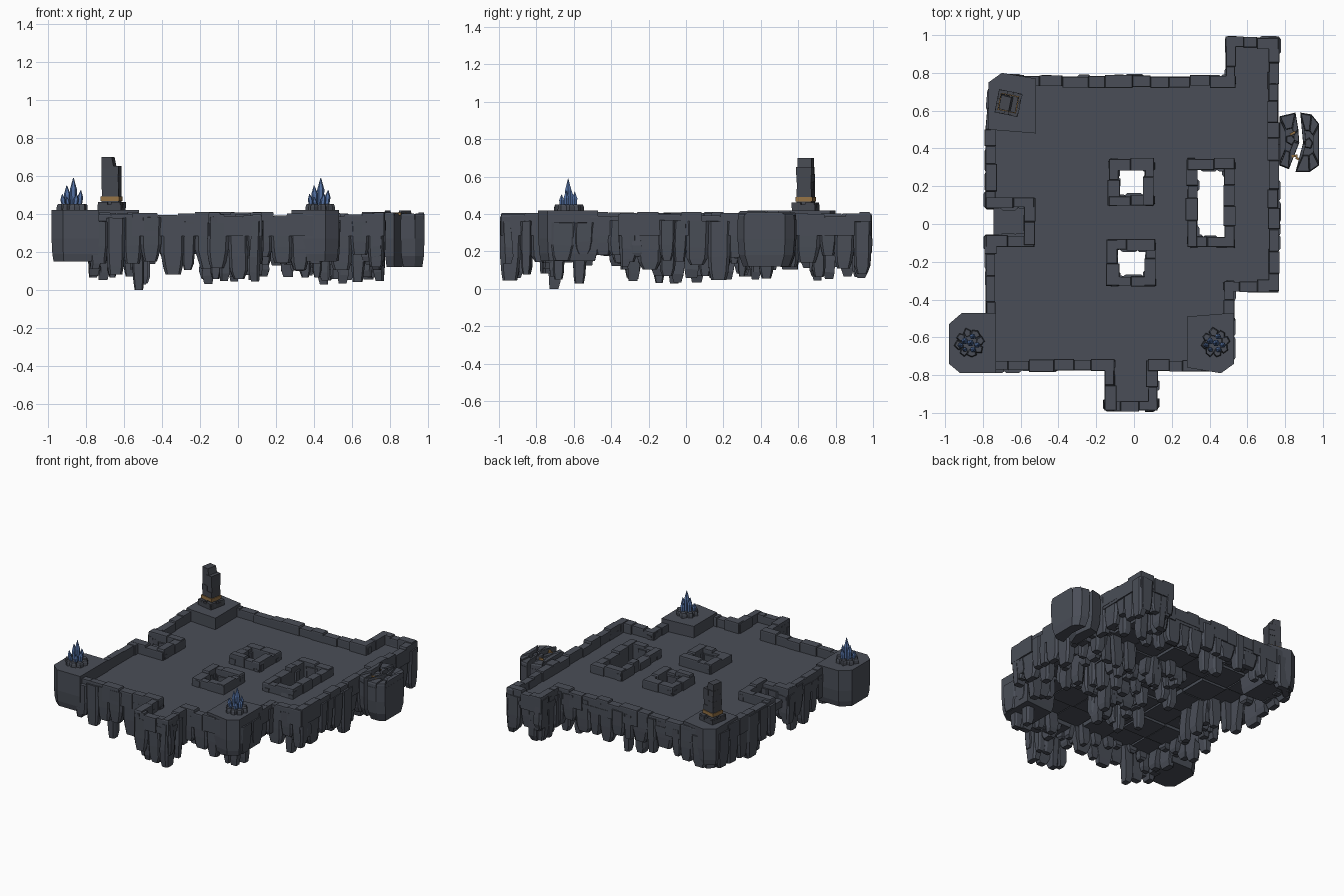
import bpy, bmesh, math, random
from mathutils import Vector, Matrix
from mathutils.geometry import tessellate_polygon

if "Cube" in bpy.data.objects:
    bpy.data.objects.remove(bpy.data.objects["Cube"])
rnd = random.Random(7)
U = rnd.uniform


def material(name, rgb):
    m = bpy.data.materials.new(name)
    m.use_nodes = True
    m.diffuse_color = (*rgb, 1)
    m.node_tree.nodes["Principled BSDF"].inputs["Base Color"].default_value = (*rgb, 1)
    return m


STONE = material("slate_stone", (0.068, 0.076, 0.096))
DARK = material("dark_stone", (0.058, 0.063, 0.077))
BLUE = material("blue_crystal", (0.09, 0.17, 0.38))
GOLD = material("old_gold", (0.30, 0.17, 0.06))


def finish(bm, name, mat):
    bmesh.ops.recalc_face_normals(bm, faces=bm.faces)
    me = bpy.data.meshes.new(name)
    bm.to_mesh(me)
    bm.free()
    me.materials.append(mat)
    bpy.context.collection.objects.link(bpy.data.objects.new(name, me))


def loft(bm, rings):
    """Closed solid through rings of equal point count."""
    vs = [[bm.verts.new(p) for p in r] for r in rings]
    n = len(vs[0])
    bm.faces.new(vs[0])
    bm.faces.new(vs[-1])
    for a, b in zip(vs, vs[1:]):
        for i in range(n):
            j = (i + 1) % n
            bm.faces.new((a[i], a[j], b[j], b[i]))


def prism(bm, outline, levels):
    """Loft an xy outline through (z, scale) levels about its centre."""
    c = sum((Vector(p) for p in outline), Vector((0, 0))) / len(outline)
    loft(bm, [[(*(c + (Vector(p) - c) * s), z) for p in outline] for z, s in levels])


def ngon(x, y, r, n, turn=0.0, jitter=0.0):
    out = []
    for i in range(n):
        a = turn + math.tau * i / n
        q = r * (1 + U(-jitter, jitter))
        out.append((x + q * math.cos(a), y + q * math.sin(a)))
    return out


def box(bm, x, y, z, sx, sy, sz, turn=0.0):
    mat = Matrix.Translation((x, y, z)) @ Matrix.Rotation(turn, 4, "Z") @ Matrix.Diagonal((sx, sy, sz, 1))
    return bmesh.ops.create_cube(bm, size=1, matrix=mat)["verts"]


FLOOR, RIM, BAND = 0.335, 0.403, 0.052
OUTLINE = [(-.785, -.775), (-.155, -.775), (-.155, -.988), (.125, -.988), (.125, -.775), (.46, -.775),
           (.528, -.72), (.528, -.355), (.765, -.355), (.765, .988), (.485, .988), (.485, .782),
           (-.70, .782), (-.765, .72), (-.785, .50), (-.785, .085), (-.58, .085), (-.58, -.06),
           (-.785, -.06)]
# wells as x0, y0, x1, y1
HOLES = [(-.08, .15, .055, .29), (-.085, -.275, .06, -.135), (.335, -.07, .48, .29)]


def loop_of(h):
    x0, y0, x1, y1 = h
    return [(x0, y0), (x0, y1), (x1, y1), (x1, y0)]


def segments(path):
    """Start, direction, inward normal and length, lengthened at inner corners."""
    pts = [Vector(p) for p in path]
    n = len(pts)
    for i in range(n):
        a, b, before, after = pts[i], pts[(i + 1) % n], pts[i - 1], pts[(i + 2) % n]
        d = (b - a).normalized()
        e0 = BAND if (a - before).cross(d) < 0 else 0
        e1 = BAND if d.cross(after - b) < 0 else 0
        yield a - d * e0, d, Vector((-d.y, d.x)), (b - a).length + e0 + e1


def split(length, step):
    """Uneven cuts of a length into pieces."""
    n = max(1, round(length / step))
    cuts = [0] + [length * (i + U(-.25, .25)) / n for i in range(1, n)] + [length]
    return zip(cuts, cuts[1:])


def rim_blocks(bm, path):
    for a, d, nrm, length in segments(path):
        for s, e in split(length, .11):
            v0, v1, z = U(-.008, .005), BAND + U(-.004, .01), RIM + U(-.016, .008)
            quad = [a + d * s + nrm * v0, a + d * e + nrm * v0, a + d * e + nrm * v1, a + d * s + nrm * v1]
            prism(bm, quad, [(FLOOR - .05, 1), (z - .008, 1), (z, .95)])


def column(bm, o, d, nrm, w, t, top, bottom):
    """Blunt hanging rock with a chamfered outer face."""
    shape = [(-.5, 1), (-.5, .25), (-.36, 0), (.36, 0), (.5, .25), (.5, 1)]
    lean = U(-.01, .01)
    rings = []
    for k, s, tt in ((0, 1, 1), (.6, U(.96, 1.04), 1.3), (.85, U(.8, .95), 1.25), (1, U(.5, .75), .95)):
        z = top + (bottom - top) * k
        back = .2 * t * k * k
        rings.append([(*(o + d * (u * w * s + lean * k) + nrm * (v * t * tt + back)), z + U(-.004, .004) * (k < 1))
                      for u, v in shape])
    loft(bm, rings)


def hanging_rocks(bm, path, inner_step):
    for a, d, nrm, length in segments(path):
        # cliff face
        for s, e in split(length, .095):
            o = a + d * (s + e) / 2
            low = U(.04, .09) if rnd.random() < .15 else U(.1, .19)
            column(bm, o + nrm * U(-.014, .006), d, nrm, (e - s) * 1.08, .045, U(.35, .385), low)
        # shorter rocks behind, with a few long ones
        for s, e in split(length, inner_step):
            o = a + d * (s + e) / 2
            low = U(.025, .08) if rnd.random() < .3 else U(.13, .24)
            column(bm, o + nrm * U(.035, .055), d, nrm, min(e - s, U(.05, .09)), U(.04, .055), FLOOR - .02, low)


# Floor slab with wells
loops = [OUTLINE] + [loop_of(h) for h in HOLES]
bm = bmesh.new()
vs = [bm.verts.new((*p, FLOOR)) for path in loops for p in path]
for tri in tessellate_polygon([[Vector((*p, 0)) for p in path] for path in loops]):
    bm.faces.new([vs[i] for i in tri])
ext = bmesh.ops.extrude_face_region(bm, geom=bm.faces[:], use_keep_orig=True)
bmesh.ops.translate(bm, vec=(0, 0, -.03), verts=[g for g in ext["geom"] if isinstance(g, bmesh.types.BMVert)])
finish(bm, "floor_slab", STONE)


# Underside tiles on a square grid that matches the wells
def inside(x, y):
    hit = False
    for (x0, y0), (x1, y1) in zip(OUTLINE, OUTLINE[1:] + OUTLINE[:1]):
        if (y0 > y) != (y1 > y) and x < x0 + (y - y0) * (x1 - x0) / (y1 - y0):
            hit = not hit
    return hit


bm = bmesh.new()
cell, half = .21, .1
for i in range(-4, 5):
    for j in range(-6, 5):
        x, y = i * cell - .0125, j * cell + .215
        corners = all(inside(x + a * half, y + b * half) for a in (-1, 1) for b in (-1, 1))
        over = any(x + half > h[0] and x - half < h[2] and y + half > h[1] and y - half < h[3] for h in HOLES)
        if corners and not over:
            low = U(.265, .295)
            box(bm, x, y, (low + .32) / 2, .202, .202, .32 - low)
finish(bm, "underside_tiles", STONE)

# Outer rim, cliff rocks and well curbs
for name, paths, step in (("outer", loops[:1], .1), ("well", loops[1:], .16)):
    rim, rocks = bmesh.new(), bmesh.new()
    for p in paths:
        rim_blocks(rim, p)
        hanging_rocks(rocks, p, step)
    if name == "outer":
        column(rocks, Vector((-.53, -.74)), Vector((1, 0)), Vector((0, 1)), .06, .05, .3, 0)
    finish(rim, name + "_rim", STONE)
    finish(rocks, name + "_hanging_rocks", STONE)

# Corner pedestals
PEDESTALS = {
    "front_right": [(-.98, -.74), (-.92, -.79), (-.73, -.79), (-.73, -.47), (-.91, -.47), (-.98, -.53)],
    "front_left": [(.28, -.76), (.46, -.79), (.53, -.74), (.53, -.47), (.28, -.49)],
    "back_right": [(-.77, .50), (-.52, .48), (-.52, .77), (-.70, .80), (-.77, .75)],
}
for name, pts in PEDESTALS.items():
    bm = bmesh.new()
    prism(bm, pts, [(.42, 1), (.27, 1), (.19, .96), (.15, .9)])
    finish(bm, name + "_pedestal", STONE)

# Cracked side outcrop in two halves, each crowned with broken blocks
HALVES = [[(.77, .57), (.855, .59), (.87, .5), (.875, .43), (.82, .29), (.77, .31)],
          [(.88, .59), (.94, .58), (.98, .53), (.98, .31), (.93, .275), (.855, .275), (.895, .43)]]
body, blocks = bmesh.new(), bmesh.new()
for pts in HALVES:
    prism(body, pts, [(.37, 1), (.27, 1), (.18, .95), (.12, .8)])
    mid = sum((Vector(p) for p in pts), Vector((0, 0))) / len(pts)
    for a, b in zip(pts, pts[1:] + pts[:1]):
        a, b = Vector(a), Vector(b)
        quad = [a, b, b.lerp(mid, .6), a.lerp(mid, .6)]
        top = U(.395, .42)
        prism(blocks, quad, [(.34, .95), (top - .01, .95), (top, .85)])
    prism(blocks, ngon(*mid, .03, 5, U(0, 6), .2), [(.34, 1), (.385, 1), (.395, .8)])
finish(body, "side_outcrop", STONE)
finish(blocks, "outcrop_blocks", STONE)
bm = bmesh.new()
for x, y in ((.85, .36), (.87, .345), (.84, .48)):
    box(bm, x, y, .40, .03, .012, .015, U(-1, 1))
finish(bm, "outcrop_gold_scraps", GOLD)

# Crystal clusters: dx, dy, height, radius, lean
SPIKES = [(.005, .0, .165, .019, 0), (-.022, .01, .125, .018, -.008), (.034, -.01, .1, .016, .01),
          (-.042, -.012, .08, .014, -.012), (.012, .035, .095, .016, .005), (.012, -.035, .08, .015, .01),
          (-.02, -.035, .065, .012, -.01)]
for side, cx, cy in (("right", -.87, -.63), ("left", .43, -.63)):
    bm = bmesh.new()
    prism(bm, ngon(cx, cy, .062, 8), [(.42, 1), (.438, 1), (.443, .8)])
    for x, y in ngon(cx, cy, .055, 8, .2):
        prism(bm, ngon(x, y, .026, 5, U(0, 6), .2), [(.42, 1), (.437 + U(0, .008), .95), (.452, .75)])
    finish(bm, side + "_crystal_base", STONE)
    bm = bmesh.new()
    for dx, dy, h, r, lean in SPIKES:
        loft(bm, [[(x + lean * k, y, .425 + h * k) for x, y in ngon(cx + dx, cy + dy, r * s, 6)]
                  for k, s in ((0, .75), (.62, 1), (1, .08))])
    finish(bm, side + "_crystals", BLUE)

# Broken pillar
px, py, turn = -.665, .64, -.2
bm = bmesh.new()
box(bm, px, py, .435, .125, .125, .03, turn)
for x, y in ngon(px, py, .052, 4, turn + math.pi / 4):
    box(bm, x, y, .447, .05, .05, .03, turn + U(-.15, .15))
finish(bm, "pillar_base", DARK)
bm = bmesh.new()
box(bm, px, py, .48, .1, .092, .024, turn)
finish(bm, "pillar_gold_band", GOLD)
bm = bmesh.new()
z = .45
while z < .63:
    for s in (-1, 1):
        box(bm, px + s * .022, py - s * .005, z + .021, .046, .08 + U(-.006, .006), .044, turn + U(-.06, .06))
    z += .04
for v in box(bm, px - .012, py, .67, .066, .075, .06, turn):
    if v.co.z > .68 and v.co.x > px:
        v.co.x -= .012
finish(bm, "pillar_shaft", DARK)
